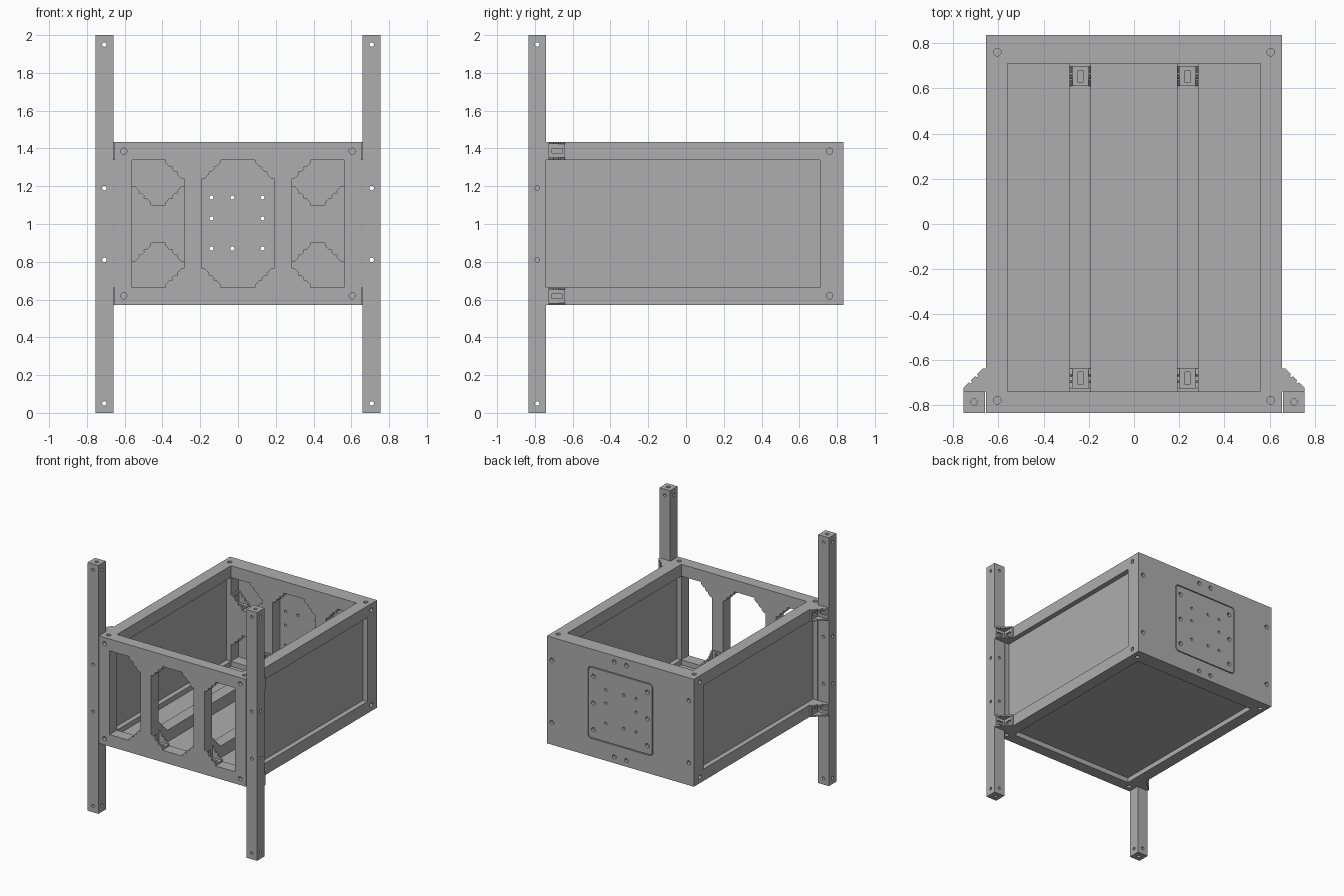
import bpy, bmesh, math
from mathutils import Matrix, Vector

if "Cube" in bpy.data.objects:
    bpy.data.objects.remove(bpy.data.objects["Cube"], do_unlink=True)

grey = bpy.data.materials.new("metal_grey")
grey.use_nodes = True
colour = (0.42, 0.42, 0.42, 1)
grey.diffuse_color = colour
grey.node_tree.nodes["Principled BSDF"].inputs["Base Color"].default_value = colour

SIGNS = (-1, 1)
X_IN, X_OUT = 0.56, 0.655          # side beams
Z_LOW, Z_TOP = 0.57, 1.435         # box height
B = 0.095                          # beam thickness
Y_FRONT, Y_BACK = -0.835, 0.835
Y_A, Y_B, Y_C = -0.74, 0.71, 0.805  # inside front, inside back, rear of back frame
V_IN, V_OUT = 0.19, 0.285          # inner uprights
Z_A, Z_B = Z_LOW + B, Z_TOP - B    # window edges


def new_object(name, bm):
    bmesh.ops.recalc_face_normals(bm, faces=bm.faces)
    mesh = bpy.data.meshes.new(name)
    bm.to_mesh(mesh)
    bm.free()
    mesh.materials.append(grey)
    ob = bpy.data.objects.new(name, mesh)
    bpy.context.collection.objects.link(ob)
    return ob


def add_box(bm, x, y, z):
    centre = Vector([sum(r) / 2 for r in (x, y, z)])
    size = [abs(r[1] - r[0]) for r in (x, y, z)]
    bmesh.ops.create_cube(bm, size=1, matrix=Matrix.Translation(centre) @ Matrix.Diagonal((*size, 1)))


def box(name, x, y, z):
    bm = bmesh.new()
    add_box(bm, x, y, z)
    return new_object(name, bm)


def prism(bm, points, y0, y1):
    """Extrude an outline in the xz plane from y0 to y1."""
    face = bm.faces.new([bm.verts.new((px, y0, pz)) for px, pz in points])
    out = bmesh.ops.extrude_face_region(bm, geom=[face])
    bmesh.ops.translate(bm, verts=[g for g in out["geom"] if isinstance(g, bmesh.types.BMVert)],
                        vec=(0, y1 - y0, 0))


def rounded_square(half, radius, cz):
    pts = []
    for k, (sx, sz) in enumerate(((1, 1), (-1, 1), (-1, -1), (1, -1))):
        for i in range(5):
            a = math.radians(90 * k + 22.5 * i)
            pts.append((sx * (half - radius) + radius * math.cos(a),
                        cz + sz * (half - radius) + radius * math.sin(a)))
    return pts


# Hole cutters, one per axis
holes = {axis: bmesh.new() for axis in "XYZ"}
TURN = {"X": Matrix.Rotation(math.pi / 2, 4, "Y"), "Y": Matrix.Rotation(math.pi / 2, 4, "X"),
        "Z": Matrix.Identity(4)}


def hole(axis, at, radius, depth):
    bmesh.ops.create_cone(holes[axis], cap_ends=True, segments=16, radius1=radius, radius2=radius,
                          depth=depth, matrix=Matrix.Translation(at) @ TURN[axis])


drilled = []

# Corner posts
for s, side in zip(SIGNS, ("right", "left")):
    drilled.append(box("post_" + side, (s * 0.66, s * 0.755), (Y_FRONT, Y_A), (0, 2)))
    for z in (0.05, 0.81, 1.19, 1.95):
        hole("X", (s * 0.7075, -0.7875, z), 0.012, 0.11)
        hole("Y", (s * 0.7075, -0.7875, z), 0.012, 0.11)
    for z in (0, 2):
        hole("Z", (s * 0.7075, -0.7875, z), 0.014, 0.06)

# Front and back frames
for name, y in (("front", (Y_FRONT, Y_A)), ("back", (Y_B, Y_C))):
    for level, z in (("bottom", (Z_LOW, Z_A)), ("top", (Z_B, Z_TOP))):
        drilled.append(box(f"{name}_{level}_rail", (-X_OUT, X_OUT), y, z))
    for s in SIGNS:
        drilled.append(box(name + "_corner_upright", (s * X_IN, s * X_OUT), y, (Z_A, Z_B)))
        box(name + "_inner_upright", (s * V_IN, s * V_OUT), y, (Z_A, Z_B))

for s in SIGNS:
    # Side beams with recessed panels
    for z in ((Z_LOW, Z_A), (Z_B, Z_TOP)):
        box("side_beam", (s * X_IN, s * X_OUT), (Y_A, Y_B), z)
    box("side_panel", (s * 0.6, s * 0.615), (Y_A, Y_B), (Z_A, Z_B))
    # Floor beams and back cross rails
    box("floor_beam", (s * V_IN, s * V_OUT), (Y_A, Y_B), (0.625, 0.72))
    box("back_cross_rail", (s * V_OUT, s * X_IN), (Y_B, Y_C), (0.9, 1.1))
box("floor_panel", (-X_IN, X_IN), (Y_A, Y_B), (0.61, 0.625))

# Back cover with a fitted mounting plate
cover = box("back_cover", (-X_OUT, X_OUT), (Y_C, Y_BACK), (Z_LOW, Z_TOP))
Z_MID = 1.005
bm = bmesh.new()
prism(bm, rounded_square(0.29, 0.03, Z_MID), 0.823, 0.86)
recess = new_object("recess_cutter", bm)
recess.hide_render = True
recess.hide_viewport = True
mod = cover.modifiers.new("recess", "BOOLEAN")
mod.operation, mod.object = "DIFFERENCE", recess
bm = bmesh.new()
prism(bm, rounded_square(0.283, 0.025, Z_MID), 0.822, Y_BACK)
drilled += [cover, new_object("mounting_plate", bm)]

# Fastener holes
for s in SIGNS:
    for z in (0.62, 1.385):
        hole("Y", (s * 0.605, Y_FRONT, z), 0.017, 0.06)
        hole("X", (s * X_OUT, 0.76, z), 0.017, 0.06)
        hole("Y", (s * 0.055, Y_BACK, z), 0.017, 0.05)
    for z in (0.75, 1.25):
        hole("Y", (s * 0.61, Y_BACK, z), 0.017, 0.05)
    for z in (0.79, Z_MID, 1.22):
        hole("Y", (s * 0.24, Y_BACK, z), 0.017, 0.05)
    for z in (Z_LOW, Z_TOP):
        for y in (-0.78, 0.76):
            hole("Z", (s * 0.605, y, z), 0.017, 0.06)
for x in (-0.14, -0.03, 0.13):
    for z in (0.87, 1.03, 1.14):
        if (x, z) != (-0.03, 1.03):
            hole("Y", (x, 0.82, z), 0.011, 0.08)

for axis, bm in holes.items():
    cutter = new_object("hole_cutter_" + axis.lower(), bm)
    cutter.hide_render = True
    cutter.hide_viewport = True
    for ob in drilled:
        mod = ob.modifiers.new("holes_" + axis, "BOOLEAN")
        mod.operation, mod.object, mod.solver = "DIFFERENCE", cutter, "EXACT"

# Angle bracket: two slotted legs joined by two ribs
bm = bmesh.new()
L, T, W = 0.1, 0.014, 0.0475
for upright in (False, True):
    def leg(a, y):
        add_box(bm, *(((0, T), y, a) if upright else (a, y, (0, T))))
    leg((0, 0.03), (-W, W))
    leg((0.085, L), (-W, W))
    for s in SIGNS:
        leg((0.03, 0.085), (s * 0.011, s * W))
rib = [(0, 0), (L, 0), (L, T), (0.075, 0.039), (0.068, 0.034), (0.062, 0.04), (0.066, 0.048),
       (0.048, 0.066), (0.04, 0.062), (0.034, 0.068), (0.039, 0.075), (T, L), (0, L)]
for s in SIGNS:
    prism(bm, rib, s * W, s * (W - 0.012))
first = new_object("angle_bracket", bm)
bracket_mesh = first.data
bpy.data.objects.remove(first)


def bracket(name, at, xdir, zdir):
    x, z = Vector(xdir), Vector(zdir)
    ob = bpy.data.objects.new(name, bracket_mesh)
    bpy.context.collection.objects.link(ob)
    ob.matrix_world = Matrix.Translation(at) @ Matrix((x, z.cross(x), z)).transposed().to_4x4()


for s in SIGNS:
    for z, up in ((Z_A, 1), (Z_B, -1)):
        # Window corners on both frames
        for y in (-0.7875, 0.7575):
            bracket("window_bracket", (s * V_IN, y, z), (-s, 0, 0), (0, 0, up))
            bracket("window_bracket", (s * V_OUT, y, z), (s, 0, 0), (0, 0, up))
        # Post to side beam
        bracket("post_bracket", (s * X_OUT, Y_A, z - up * B / 2), (s, 0, 0), (0, 1, 0))
    # Cross rail corners
    for z, up in ((0.9, -1), (1.1, 1)):
        bracket("cross_rail_bracket", (s * V_OUT, 0.7575, z), (s, 0, 0), (0, 0, up))
        bracket("cross_rail_bracket", (s * X_IN, 0.7575, z), (-s, 0, 0), (0, 0, up))
    # Floor beam ends
    for y, d in ((Y_A, 1), (Y_B, -1)):
        bracket("floor_bracket", (s * 0.2375, y, 0.72), (0, d, 0), (0, 0, 1))
